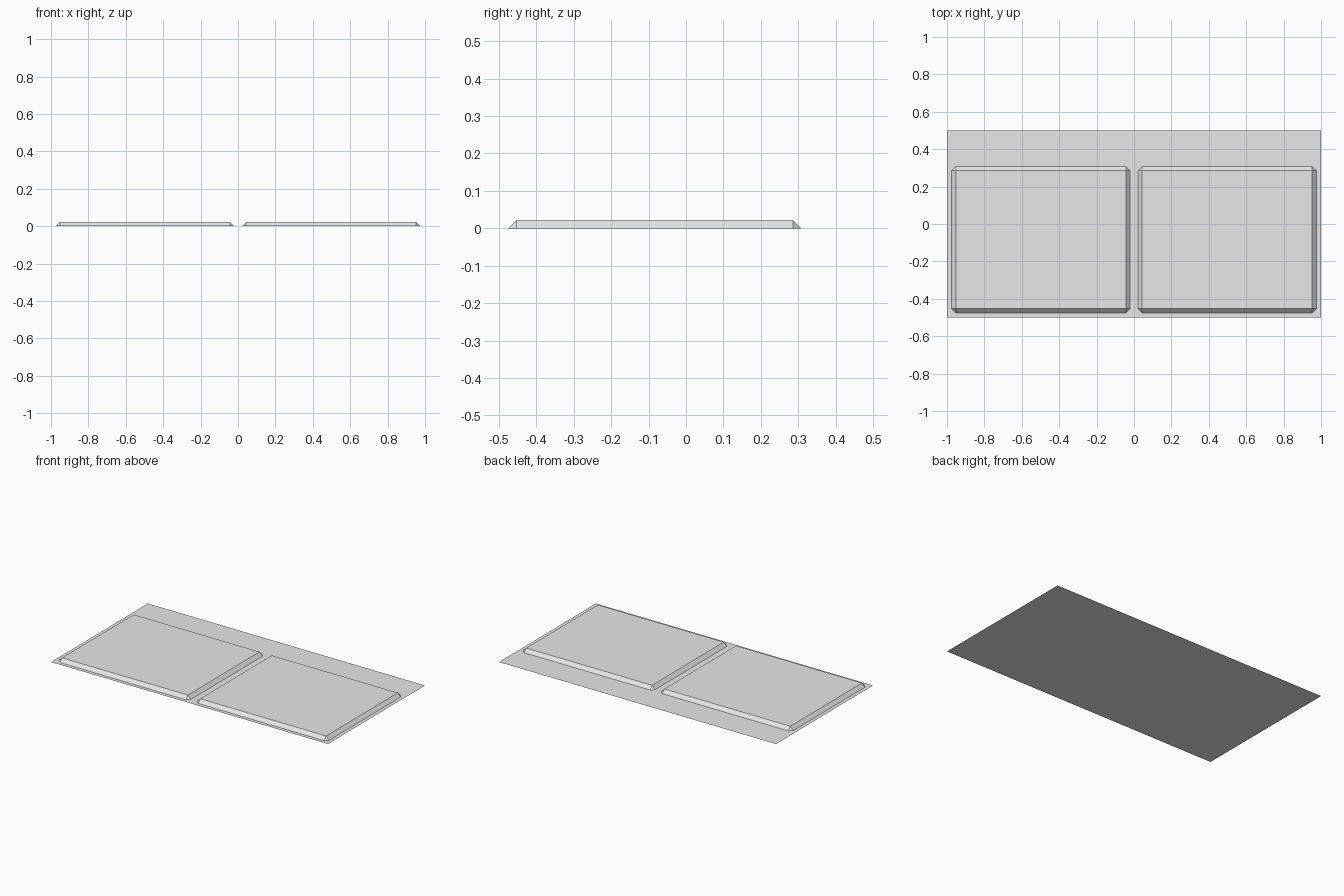
import bpy
import bmesh

if "Cube" in bpy.data.objects:
    bpy.data.objects.remove(bpy.data.objects["Cube"], do_unlink=True)

# One plain grey for every part
grey = bpy.data.materials.new("light_grey")
grey.use_nodes = True
colour = (0.8, 0.8, 0.8, 1)
grey.diffuse_color = colour
grey.node_tree.nodes["Principled BSDF"].inputs["Base Color"].default_value = colour


def finish(bm, name):
    mesh = bpy.data.meshes.new(name)
    bm.normal_update()
    bm.to_mesh(mesh)
    bm.free()
    mesh.materials.append(grey)
    obj = bpy.data.objects.new(name, mesh)
    bpy.context.collection.objects.link(obj)
    return obj


def rectangle(bm, x0, x1, y0, y1, z):
    corners = [(x0, y0), (x1, y0), (x1, y1), (x0, y1)]
    return [bm.verts.new((x, y, z)) for x, y in corners]


# Thin base sheet
bm = bmesh.new()
bm.faces.new(rectangle(bm, -1, 1, -0.5, 0.5, 0))
finish(bm, "base_sheet")


def panel(name, x0, x1, y0=-0.475, y1=0.308, height=0.022):
    """Raised panel with sloping sides and a triangular facet at each corner."""
    bm = bmesh.new()
    b = height
    top = rectangle(bm, x0 + b, x1 - b, y0 + b, y1 - b, height)
    # Two foot points per corner, in anticlockwise order
    foot = []
    for i, v in enumerate(top):
        sx = -1 if i in (0, 3) else 1
        sy = -1 if i < 2 else 1
        side = bm.verts.new((v.co.x + sx * b, v.co.y, 0))
        end = bm.verts.new((v.co.x, v.co.y + sy * b, 0))
        foot.append((side, end) if i % 2 == 0 else (end, side))
    bm.faces.new(top)
    for i in range(4):
        j = (i + 1) % 4
        bm.faces.new((foot[i][0], foot[i][1], top[i]))
        bm.faces.new((foot[i][1], foot[j][0], top[j], top[i]))
    return finish(bm, name)


# Left and right raised panels
panel("left_panel", 0.022, 0.975)
panel("right_panel", -0.975, -0.022)
